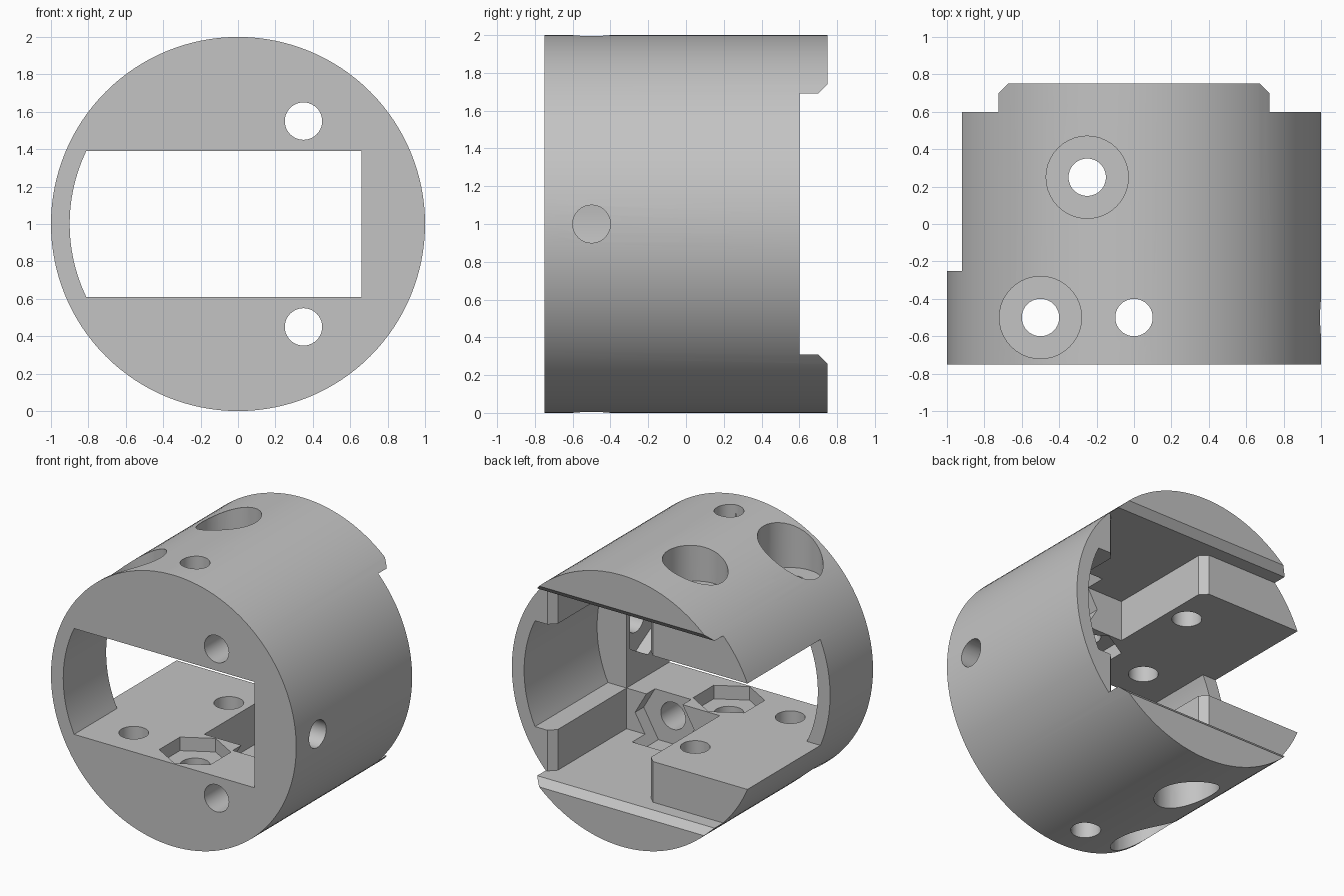
import bpy, bmesh, math

cube = bpy.data.objects.get("Cube")
if cube:
    bpy.data.objects.remove(cube, do_unlink=True)

MID = 1.0      # height of the barrel axis
SLOT = 0.39    # half height of the main opening
POCKET = 0.69  # half height of the inner pocket
INNER = 0.90   # inner wall radius
STEP = -0.25   # back of the thick front wall

grey = bpy.data.materials.new("plain grey")
grey.use_nodes = True
colour = (0.55, 0.55, 0.55, 1)
grey.diffuse_color = colour
grey.node_tree.nodes["Principled BSDF"].inputs["Base Color"].default_value = colour


def prism(name, profile, axis, start, end):
    """Extrude a 2D profile along an axis, relative to the barrel centre."""
    place = {"x": lambda a, b, t: (t, a, b + MID),
             "y": lambda a, b, t: (a, t, b + MID),
             "z": lambda a, b, t: (a, b, t + MID)}[axis]
    bm = bmesh.new()
    rings = [[bm.verts.new(place(a, b, t)) for a, b in profile] for t in (start, end)]
    bm.faces.new(rings[0])
    bm.faces.new(rings[1])
    n = len(profile)
    for i in range(n):
        j = (i + 1) % n
        bm.faces.new((rings[0][i], rings[0][j], rings[1][j], rings[1][i]))
    bmesh.ops.recalc_face_normals(bm, faces=bm.faces)
    mesh = bpy.data.meshes.new(name)
    bm.to_mesh(mesh)
    bm.free()
    mesh.materials.append(grey)
    obj = bpy.data.objects.new(name, mesh)
    bpy.context.collection.objects.link(obj)
    return obj


def ring(a, b, radius, sides=40, turn=0.0):
    return [(a + radius * math.cos(turn + math.tau * i / sides),
             b + radius * math.sin(turn + math.tau * i / sides)) for i in range(sides)]


def arc(side):
    """Inner wall arc between the lower and upper slot edges."""
    limit = math.asin(SLOT / INNER)
    angles = [limit * (i / 12 - 1) for i in range(25)]
    return [(side * INNER * math.cos(t), INNER * math.sin(t)) for t in angles]


barrel = prism("barrel_housing", ring(0, 0, 1.0, 128), "y", -0.75, 0.75)
cutters = []


def cut(*args):
    cutters.append(prism("cutter", *args))


# Front window, and the chamber behind it that opens to one side
cut(arc(-1) + [(0.66, SLOT), (0.66, -SLOT)], "y", -0.9, 0.1)
cut(arc(1) + [(-1.2, SLOT), (-1.2, -SLOT)], "y", STEP, 0.9)

# Deep pocket with chamfered mouth
cut([(-0.1, STEP), (0.66, STEP), (0.66, 0.55), (0.71, 0.6), (0.71, 0.9),
     (-0.15, 0.9), (-0.15, 0.6), (-0.1, 0.55)], "z", -POCKET, POCKET)

# Cross slot at the back with chamfered lips
half = [(0.6, POCKET), (0.7, POCKET), (0.85, POCKET + 0.15)]
cut(half + [(y, -z) for y, z in reversed(half)], "x", -1.2, 1.2)

# Vertical holes, counterbores and nut recesses, same above and below
for x, y in ((-0.25, 0.25), (-0.5, -0.5), (0, -0.5)):
    cut(ring(x, y, 0.1), "z", -1.2, 1.2)
for s in (-1, 1):
    cut(ring(-0.25, 0.25, 0.22), "z", s * 0.73, s * 1.2)
    cut(ring(-0.5, -0.5, 0.22), "z", s * 0.61, s * 1.2)
    cut(ring(0, -0.5, 0.24, 6, math.pi / 6), "z", s * 0.2, s * 0.49)
    # Front screw holes with nut recesses
    cut(ring(0.35, s * 0.55, 0.1), "y", -0.9, -0.2)
    cut(ring(0.35, s * 0.55, 0.24, 6), "y", -0.35, -0.1)

# Side screw hole with nut recess
cut(ring(-0.5, 0, 0.1), "x", 0.5, 1.2)
cut(ring(-0.5, 0, 0.24, 6, math.pi / 6), "x", 0.5, 0.76)

for obj in cutters:
    obj.hide_render = True
    mod = barrel.modifiers.new("cut", "BOOLEAN")
    mod.operation = "DIFFERENCE"
    mod.solver = "EXACT"
    mod.object = obj

# Bake the cuts and discard the cutters
bpy.context.view_layer.update()
graph = bpy.context.evaluated_depsgraph_get()
baked = bpy.data.meshes.new_from_object(barrel.evaluated_get(graph))
barrel.modifiers.clear()
barrel.data = baked
baked.materials.clear()
baked.materials.append(grey)
for poly in baked.polygons:
    poly.material_index = 0
for obj in cutters:
    bpy.data.objects.remove(obj, do_unlink=True)

bpy.ops.object.select_all(action="DESELECT")
barrel.select_set(True)
bpy.context.view_layer.objects.active = barrel
bpy.ops.object.shade_smooth_by_angle(angle=math.radians(30))
